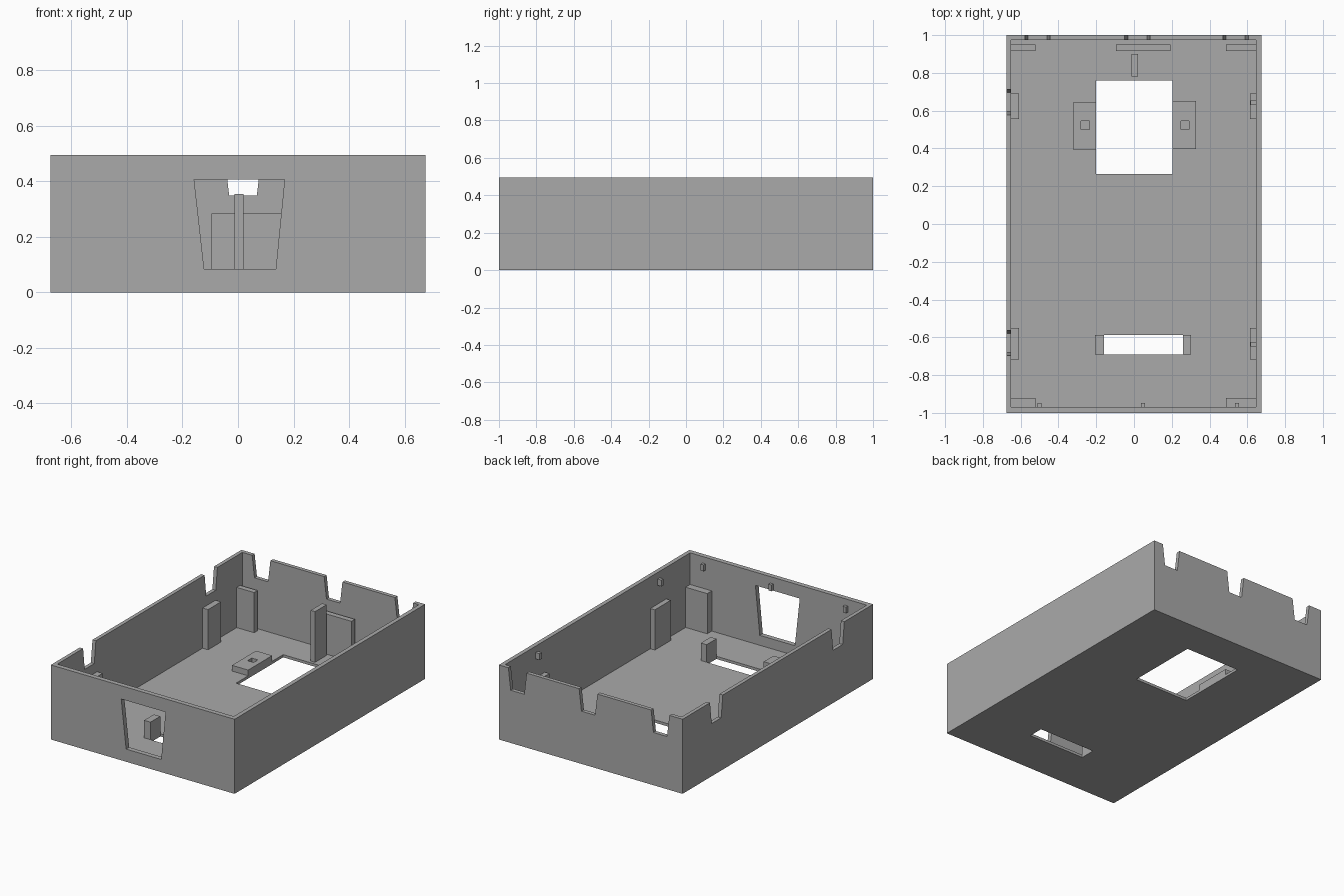
import bpy, bmesh

if "Cube" in bpy.data.objects:
    bpy.data.objects.remove(bpy.data.objects["Cube"])

grey = bpy.data.materials.new("plain grey")
grey.diffuse_color = (0.4, 0.4, 0.4, 1)
grey.use_nodes = True
grey.node_tree.nodes["Principled BSDF"].inputs["Base Color"].default_value = grey.diffuse_color
FLOOR = 0.018


def prism(name, profile, place, lo, hi):
    """Extrude a 2D profile from lo to hi; place maps (u, v, depth) to xyz."""
    bm = bmesh.new()
    a = [bm.verts.new(place(u, v, lo)) for u, v in profile]
    b = [bm.verts.new(place(u, v, hi)) for u, v in profile]
    n = len(a)
    bm.faces.new(a)
    bm.faces.new(b[::-1])
    for i in range(n):
        bm.faces.new((a[i], b[i], b[(i + 1) % n], a[(i + 1) % n]))
    bmesh.ops.recalc_face_normals(bm, faces=bm.faces)
    me = bpy.data.meshes.new(name)
    bm.to_mesh(me)
    bm.free()
    me.materials.append(grey)
    ob = bpy.data.objects.new(name, me)
    bpy.context.collection.objects.link(ob)
    return ob


def box(name, x0, x1, y0, y1, z0, z1):
    return prism(name, [(x0, y0), (x1, y0), (x1, y1), (x0, y1)],
                 lambda u, v, d: (u, v, d), z0, z1)


def carve(target, cutters):
    """Subtract the cutters, bake the result and drop the cutters."""
    for c in cutters:
        c.hide_render = True
        m = target.modifiers.new("cut", 'BOOLEAN')
        m.operation, m.solver, m.object = 'DIFFERENCE', 'EXACT', c
    bpy.context.view_layer.update()
    dg = bpy.context.evaluated_depsgraph_get()
    me = bpy.data.meshes.new_from_object(target.evaluated_get(dg))
    target.modifiers.clear()
    target.data = me
    for c in cutters:
        bpy.data.objects.remove(c)


def across_y(u, v, d):
    return (u, d, v)


def across_x(u, v, d):
    return (d, u, v)


def notch(c, place, lo, hi):
    # tapered slot, open at the rim
    return prism("notch_cutter", [(c - 0.05, 0.35), (c + 0.05, 0.35),
                                  (c + 0.0695, 0.515), (c - 0.0695, 0.515)], place, lo, hi)


# Open case with window, floor openings and rim notches
case = box("case_shell", -0.675, 0.675, -1, 1, 0, 0.495)
cutters = [
    box("cavity_cutter", -0.65, 0.647, -0.968, 0.974, FLOOR, 0.6),
    box("floor_window_cutter", -0.2, 0.205, 0.265, 0.76, -0.1, 0.1),
    box("floor_slot_cutter", -0.16, 0.26, -0.69, -0.587, -0.1, 0.1),
    prism("front_window_cutter", [(-0.122, 0.084), (0.136, 0.084), (0.168, 0.407),
                                  (-0.158, 0.407)], across_y, -1.1, -0.9),
]
cutters += [notch(c, across_y, 0.9, 1.1) for c in (-0.511, 0.018, 0.538)]
cutters += [notch(c, across_x, -0.8, -0.6) for c in (0.645, -0.63)]
carve(case, cutters)

# Support posts along the walls
Z = FLOOR - 0.004
for i, (x0, x1) in enumerate([(-0.652, -0.522), (0.488, 0.649)]):
    box(f"front_corner_post_{i}", x0, x1, -0.97, -0.92, Z, 0.285)
    box(f"back_corner_post_{i}", x0, x1, 0.915, 0.951, Z, 0.285)
for i, (y0, y1) in enumerate([(0.557, 0.692), (-0.717, -0.55)]):
    box(f"left_post_{i}", -0.652, -0.61, y0, y1, Z, 0.285)
    box(f"right_post_{i}", 0.614, 0.649, y0, y1, Z, 0.285)
box("back_center_plate", -0.095, 0.193, 0.915, 0.951, Z, 0.285)
box("thin_rib", -0.012, 0.02, 0.78, 0.9, Z, 0.355)

# Blocks at both ends of the floor slot
for i, (x0, x1) in enumerate([(-0.207, -0.16), (0.26, 0.302)]):
    box(f"slot_block_{i}", x0, x1, -0.69, -0.587, Z, 0.134)

# Pads beside the floor window, each with a square socket
for i, (x0, x1, y0, y1, hx) in enumerate([(-0.319, -0.2, 0.392, 0.645, -0.258),
                                          (0.205, 0.328, 0.398, 0.65, 0.27)]):
    pad = box(f"window_pad_{i}", x0, x1, y0, y1, FLOOR, 0.056)
    carve(pad, [box("socket_cutter", hx - 0.022, hx + 0.022, 0.5, 0.545, 0, 0.1)])

# Small snap pegs near the rim
for i, x in enumerate((-0.5, 0.047, 0.545)):
    box(f"front_peg_{i}", x - 0.011, x + 0.011, -0.97, -0.948, 0.41, 0.452)
for i, y in enumerate((0.642, -0.637)):
    box(f"right_peg_{i}", 0.618, 0.649, y - 0.011, y + 0.011, 0.41, 0.452)
